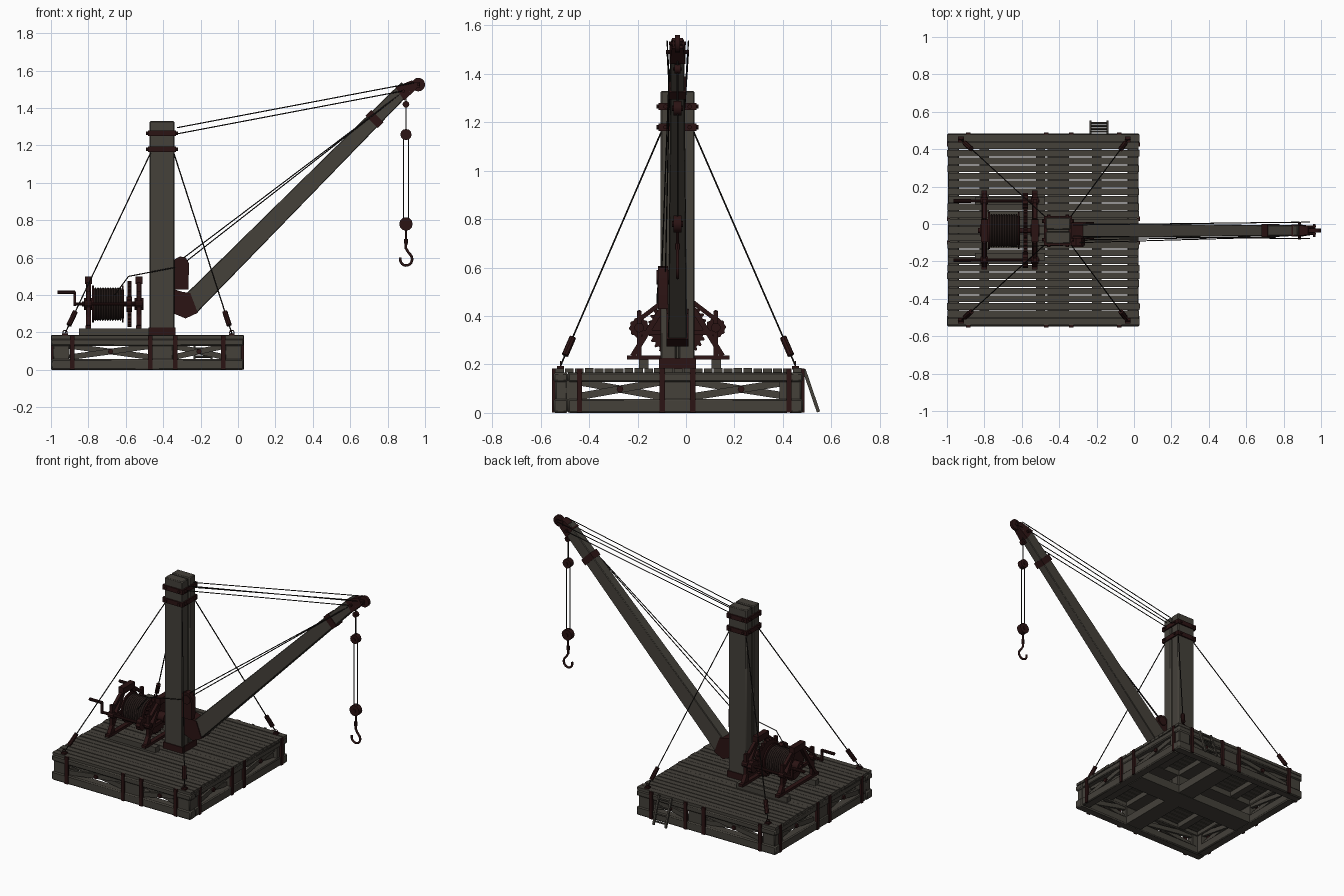
import bpy, bmesh, math, random
from mathutils import Vector, Matrix

if "Cube" in bpy.data.objects:
    bpy.data.objects.remove(bpy.data.objects["Cube"])

random.seed(4)
CX, CY = -0.485, -0.032          # raft centre
MX, MY = -0.405, -0.035          # mast centre


def material(name, rgb):
    m = bpy.data.materials.new(name)
    m.diffuse_color = (*rgb, 1)
    m.use_nodes = True
    m.node_tree.nodes["Principled BSDF"].inputs["Base Color"].default_value = m.diffuse_color
    return m


WOOD = material("weathered_timber", (0.058, 0.052, 0.042))
IRON = material("rusty_iron", (0.024, 0.0065, 0.0065))
ROPE = material("dark_rope", (0.012, 0.010, 0.009))
COIL = material("wound_rope", (0.026, 0.015, 0.013))

parts = {}


def part(name, mat):
    if name not in parts:
        parts[name] = (bmesh.new(), mat)
    return parts[name][0]


def span(name, mat, x, y, z):
    """Axis-aligned block from three (min, max) ranges."""
    c = [(a + b) / 2 for a, b in (x, y, z)]
    s = [b - a for a, b in (x, y, z)]
    bmesh.ops.create_cube(part(name, mat), size=1,
                          matrix=Matrix.Translation(c) @ Matrix.Diagonal((*s, 1)))


def along(p, q):
    p, q = Vector(p), Vector(q)
    d = q - p
    return Matrix.Translation((p + q) / 2) @ d.to_track_quat('Z', 'Y').to_matrix().to_4x4(), d.length


def beam(name, mat, p, q, w, h, w2=None, h2=None):
    """Rectangular bar from p to q, optionally tapering."""
    m, length = along(p, q)
    verts = bmesh.ops.create_cube(part(name, mat), size=1)["verts"]
    for v in verts:
        top = v.co.z > 0
        v.co = m @ Vector((v.co.x * ((w2 or w) if top else w),
                           v.co.y * ((h2 or h) if top else h), v.co.z * length))


def rod(name, mat, p, q, r, sides=16, r2=None):
    m, length = along(p, q)
    bmesh.ops.create_cone(part(name, mat), cap_ends=True, segments=sides, radius1=r,
                          radius2=r if r2 is None else r2, depth=length, matrix=m)


def prism(name, mat, pts, axis, lo, hi):
    """Profile extruded along x or y; points are (other horizontal, z)."""
    bm = part(name, mat)
    at = (lambda a, b, t: (t, a, b)) if axis == 'x' else (lambda a, b, t: (a, t, b))
    lower = [bm.verts.new(at(a, b, lo)) for a, b in pts]
    upper = [bm.verts.new(at(a, b, hi)) for a, b in pts]
    bm.faces.new(lower)
    bm.faces.new(upper[::-1])
    for i in range(len(pts)):
        j = (i + 1) % len(pts)
        bm.faces.new((lower[i], upper[i], upper[j], lower[j]))


def gear(name, y, z, r, teeth, lo, hi):
    pts = []
    for i in range(teeth * 4):
        a = i * math.tau / (teeth * 4)
        k = r if i % 4 < 2 else r * 0.9
        pts.append((y + k * math.cos(a), z + k * math.sin(a)))
    prism(name, IRON, pts, 'x', lo, hi)


def rope(name, pts, r=0.003, mat=ROPE):
    for p, q in zip(pts, pts[1:]):
        rod(name, mat, p, q, r, 6)


def tube(name, mat, pts, r, cyclic=False, sides=8):
    """Round bar swept along a path lying in one plane."""
    cu = bpy.data.curves.new(name, 'CURVE')
    cu.dimensions = '3D'
    cu.bevel_depth, cu.bevel_resolution, cu.use_fill_caps = r, sides // 4, True
    s = cu.splines.new('POLY')
    s.points.add(len(pts) - 1)
    for sp, p in zip(s.points, pts):
        sp.co = (*p, 1)
    s.use_cyclic_u = cyclic
    ob = bpy.data.objects.new(name, cu)
    cu.materials.append(mat)
    bpy.context.collection.objects.link(ob)


# --- raft deck: planks along x with open gaps
N, y0, y1 = 25, -0.543, 0.48
pitch = (y1 - y0) / N
for i in range(N):
    a = y0 + i * pitch
    e = random.uniform(0, 0.008)
    span("deck_planks", WOOD, (-1.0 + e, 0.03 - e), (a + 0.0025, a + pitch - 0.0025),
         (0.166, 0.183 + random.uniform(0, 0.003)))

# --- raft frame: rails, joists, posts, cross braces and straps on each side
for lo, hi in ((0.0, 0.058), (0.128, 0.166)):
    for y in ((-0.547, -0.487), (0.423, 0.483)):
        span("side_rails", WOOD, (-1.0, 0.03), y, (lo, hi))
    for x in ((-0.995, -0.935), (-0.035, 0.025)):
        span("end_rails", WOOD, x, (-0.487, 0.423), (lo, hi))
    span("keel_beams", WOOD, (-0.935, -0.035), (-0.105, 0.035), (lo, hi))
    span("cross_beams", WOOD, (-0.463, -0.347), (-0.487, 0.423), (lo + 0.002, hi - 0.002))
for x in (-0.8, -0.5, -0.2):
    span("deck_joists", WOOD, (x - 0.025, x + 0.025), (-0.487, 0.423), (0.132, 0.166))
for x in ((-0.99, -0.9), (-0.463, -0.347), (-0.07, 0.02)):
    for y in ((-0.54, -0.49), (0.426, 0.476)):
        span("raft_posts", WOOD, x, y, (0.05, 0.135))
for x in ((-0.988, -0.94), (-0.03, 0.018)):
    for y in ((-0.53, -0.45), (-0.105, 0.035), (0.386, 0.466)):
        span("raft_end_posts", WOOD, x, y, (0.05, 0.135))
for y, s in ((-0.518, -1), (0.454, 1)):
    for a, b in ((-0.9, -0.463), (-0.347, -0.07)):
        beam("cross_braces", WOOD, (a, y, 0.068), (b, y, 0.128), 0.02, 0.03)
        beam("cross_braces", WOOD, (a, y - 0.012 * s, 0.128), (b, y - 0.012 * s, 0.068), 0.02, 0.03)
        m = (a + b) / 2
        rod("brace_bolts", IRON, (m, y, 0.098), (m, y + s * 0.02, 0.098), 0.014, 8)
    for x in (-0.887, -0.47, -0.335, -0.08):
        span("iron_straps", IRON, (x - 0.012, x + 0.012), sorted((y + s * 0.02, y + s * 0.035)), (0.002, 0.183))
for x, s in ((-0.965, -1), (-0.005, 1)):
    for a, b in ((-0.44, -0.105), (0.035, 0.42)):
        beam("cross_braces", WOOD, (x, a, 0.068), (x, b, 0.128), 0.02, 0.03)
        beam("cross_braces", WOOD, (x - 0.012 * s, a, 0.128), (x - 0.012 * s, b, 0.068), 0.02, 0.03)
        m = (a + b) / 2
        rod("brace_bolts", IRON, (x, m, 0.098), (x + s * 0.02, m, 0.098), 0.014, 8)
    for y in (-0.44, -0.098, 0.028, 0.425):
        span("iron_straps", IRON, sorted((x + s * 0.02, x + s * 0.036)), (y - 0.011, y + 0.011), (0.002, 0.183))

# --- ladder on the back side
for x in (-0.232, -0.142):
    beam("ladder_rails", WOOD, (x, 0.487, 0.18), (x, 0.547, 0.004), 0.012, 0.014)
for t in (0.12, 0.37, 0.62, 0.87):
    y, z = 0.487 + 0.06 * t, 0.18 - 0.176 * t
    rod("ladder_rungs", WOOD, (-0.232, y, z), (-0.142, y, z), 0.006, 8)

# --- mast: paired timbers with iron collars
for s in (-1, 1):
    span("mast_timbers", WOOD, (-0.472, -0.34), sorted((MY + s * 0.005, MY + s * 0.07)), (0.0, 1.33))
span("mast_core", WOOD, (-0.465, -0.347), (MY - 0.02, MY + 0.02), (0.0, 1.305))
for lo, hi, g in ((0.183, 0.226, 0.006), (1.165, 1.195, 0.009), (1.25, 1.28, 0.009)):
    span("mast_collars", IRON, (-0.472 - g, -0.34 + g), (-0.105 - g, 0.035 + g), (lo, hi))
for z in (1.18, 1.265):
    for y in (-0.085, 0.015):
        rod("collar_bolts", IRON, (-0.492, y, z), (-0.32, y, z), 0.009, 8)
    for x in (-0.455, -0.357):
        rod("collar_bolts", IRON, (x, -0.122, z), (x, 0.052, z), 0.009, 8)

# --- boom with foot bracket, collar and head
beam("boom", WOOD, (-0.265, MY, 0.34), (0.9, MY, 1.512), 0.078, 0.113, 0.055, 0.074)
prism("boom_foot", IRON, [(-0.34, 0.43), (-0.3, 0.418), (-0.255, 0.41), (-0.215, 0.305),
                          (-0.28, 0.275), (-0.34, 0.30)], 'y', -0.08, 0.01)
beam("boom_collar", IRON, (0.715, MY, 1.326), (0.745, MY, 1.356), 0.07, 0.092)
beam("boom_head", IRON, (0.865, MY, 1.476), (0.945, MY, 1.528), 0.066, 0.086, 0.045, 0.05)
for y in (-0.058, -0.018):
    span("head_cheeks", IRON, (0.92, 0.972), (y + 0.003, y + 0.01), (1.51, 1.54))
rod("head_sheave", IRON, (0.964, MY - 0.01, 1.525), (0.964, MY + 0.01, 1.525), 0.036, 20)
rod("head_axle", IRON, (0.964, MY - 0.035, 1.525), (0.964, MY + 0.035, 1.525), 0.008, 10)
rod("head_pin", IRON, (0.885, MY - 0.047, 1.49), (0.885, MY + 0.047, 1.49), 0.009, 10)

# --- stay lines from mast top to boom head
for y, e in ((-0.065, -0.078), (-0.005, 0.01)):
    rope("boom_stays", [(-0.325, y, 1.295), (0.94, e, 1.535)])
    rope("boom_stays", [(-0.325, y, 1.262), (0.885, e, 1.492)])

# --- guy wires with turnbuckles and deck rings
for x, mx in ((-0.925, -0.465), (-0.033, -0.345)):
    for y, my in ((0.452, 0.03), (-0.518, -0.1)):
        p, q = Vector((x, y, 0.195)), Vector((mx, my, 1.165))
        rope("guy_wires", [p, q], 0.0035)
        rod("turnbuckles", IRON, p.lerp(q, 0.045), p.lerp(q, 0.12), 0.014, 8)
        span("deck_rings", IRON, (x - 0.015, x + 0.015), (y - 0.015, y + 0.015), (0.18, 0.194))
        tube("guy_ring", IRON, [(x + 0.012 * math.cos(a * math.tau / 10), y,
                                 0.2 + 0.012 * math.sin(a * math.tau / 10)) for a in range(10)], 0.003, True)

# --- hoist tackle: blocks, falls and hook
HX = 0.898
for z, r, t in ((1.42, 0.018, 0.012), (1.258, 0.03, 0.017), (0.78, 0.036, 0.017)):
    rod("tackle_blocks", IRON, (HX, MY - t, z), (HX, MY + t, z), r, 12)
    rod("block_pins", IRON, (HX, MY - t - 0.006, z), (HX, MY + t + 0.006, z), r * 0.35, 8)
rope("hoist_falls", [(HX, MY, 1.49), (HX, MY, 1.27)], 0.004)
for s in (-1, 1):
    rope("hoist_falls", [(HX + s * 0.014, MY, 1.25), (HX + s * 0.014, MY, 0.79)])
rod("hook_shank", IRON, (HX, MY, 0.75), (HX, MY, 0.675), 0.006, 8)
rod("hook_swivel", IRON, (HX, MY, 0.7), (HX, MY, 0.675), 0.011, 8)
arc = [(HX + 0.001 + 0.032 * math.cos(math.radians(a)), MY, 0.592 + 0.034 * math.sin(math.radians(a)))
       for a in range(45, -196, -20)]
tube("hook", IRON, [(HX, MY, 0.68), (HX, MY, 0.65), (HX + 0.012, MY, 0.63)] + arc, 0.007)

# --- lead sheave on the mast and hoisting rope to the boom head
prism("lead_block", IRON, [(-0.34, 0.43), (-0.265, 0.43), (-0.262, 0.57), (-0.28, 0.6),
                           (-0.31, 0.607), (-0.34, 0.59)], 'y', -0.115, -0.075)
rod("lead_sheave", IRON, (-0.3, -0.122, 0.56), (-0.3, -0.068, 0.56), 0.03, 16)
rope("hoist_rope", [(-0.66, -0.12, 0.4), (-0.585, -0.118, 0.5), (-0.3, -0.112, 0.555)])
rope("hoist_rope", [(-0.3, -0.1, 0.592), (0.75, -0.07, 1.385), (0.95, MY, 1.55)])
rope("hoist_rope", [(-0.29, -0.085, 0.57), (0.72, -0.068, 1.36), (0.885, -0.06, 1.49)])

# --- winch: skids, A-frames, drum, gears and cranks
AZ = 0.352
for y in (-0.175, 0.125):
    span("winch_skids", WOOD, (-0.85, -0.475), (y - 0.02, y + 0.02), (0.183, 0.22))
for x in (-0.8, -0.53):
    span("winch_sills", IRON, (x - 0.015, x + 0.015), (-0.243, 0.18), (0.22, 0.238))
    span("winch_caps", IRON, (x - 0.019, x + 0.019), (MY - 0.06, MY + 0.06), (0.458, 0.498))
    rod("drum_bearings", IRON, (x - 0.024, MY, AZ), (x + 0.024, MY, AZ), 0.032, 12)
    beam("winch_crossbars", IRON, (x, -0.2, AZ - 0.02), (x, 0.13, AZ - 0.02), 0.02, 0.02)
    for s in (-1, 1):
        beam("winch_legs", IRON, (x, MY + s * 0.185, 0.235), (x, MY + s * 0.04, 0.47), 0.026, 0.022)
        y = MY + s * 0.158
        span("winch_posts", IRON, (x - 0.011, x + 0.011), (y - 0.01, y + 0.01), (0.235, 0.42))
        beam("winch_braces", IRON, (x, y, 0.385), (x, MY + s * 0.06, 0.46), 0.02, 0.018)
        rod("shaft_bearings", IRON, (x - 0.02, y, AZ), (x + 0.02, y, AZ), 0.02, 10)
rod("drum_axle", IRON, (-0.835, MY, AZ), (-0.505, MY, AZ), 0.014, 12)
rod("drum", COIL, (-0.775, MY, AZ), (-0.61, MY, AZ), 0.078, 24)
for x in (-0.776, -0.616):
    rod("drum_flanges", IRON, (x - 0.005, MY, AZ), (x + 0.005, MY, AZ), 0.098, 24)
for i in range(11):
    x = -0.763 + i * 0.0134
    for d in (-1, 1):
        rod("rope_coils", COIL, (x, MY, AZ), (x + d * 0.0065, MY, AZ), 0.09, 24, 0.083)
gear("main_gear", MY, AZ, 0.122, 28, -0.592, -0.57)
for s in (-1, 1):
    y = MY + s * 0.158
    gear("pinions", y, AZ, 0.042, 10, -0.596, -0.566)
    rod("crank_shafts", IRON, (-0.875, y, AZ), (-0.505, y, AZ), 0.009, 10)
    beam("crank_arms", IRON, (-0.872, y, AZ - 0.01), (-0.872, y, 0.42), 0.014, 0.011)
    rod("crank_handles", IRON, (-0.872, y, 0.415), (-0.965, y, 0.415), 0.01, 10)

# --- turn the collected parts into objects
BEVEL = {"side_rails": 0.007, "end_rails": 0.006, "mast_timbers": 0.005, "boom": 0.004, "raft_posts": 0.005}
for name, (bm, mat) in parts.items():
    bmesh.ops.recalc_face_normals(bm, faces=bm.faces)
    me = bpy.data.meshes.new(name)
    bm.to_mesh(me)
    bm.free()
    me.materials.append(mat)
    me.shade_smooth()
    me.set_sharp_from_angle(angle=math.radians(35))
    ob = bpy.data.objects.new(name, me)
    bpy.context.collection.objects.link(ob)
    if name in BEVEL:
        mod = ob.modifiers.new("worn_edges", 'BEVEL')
        mod.width, mod.segments = BEVEL[name], 1
